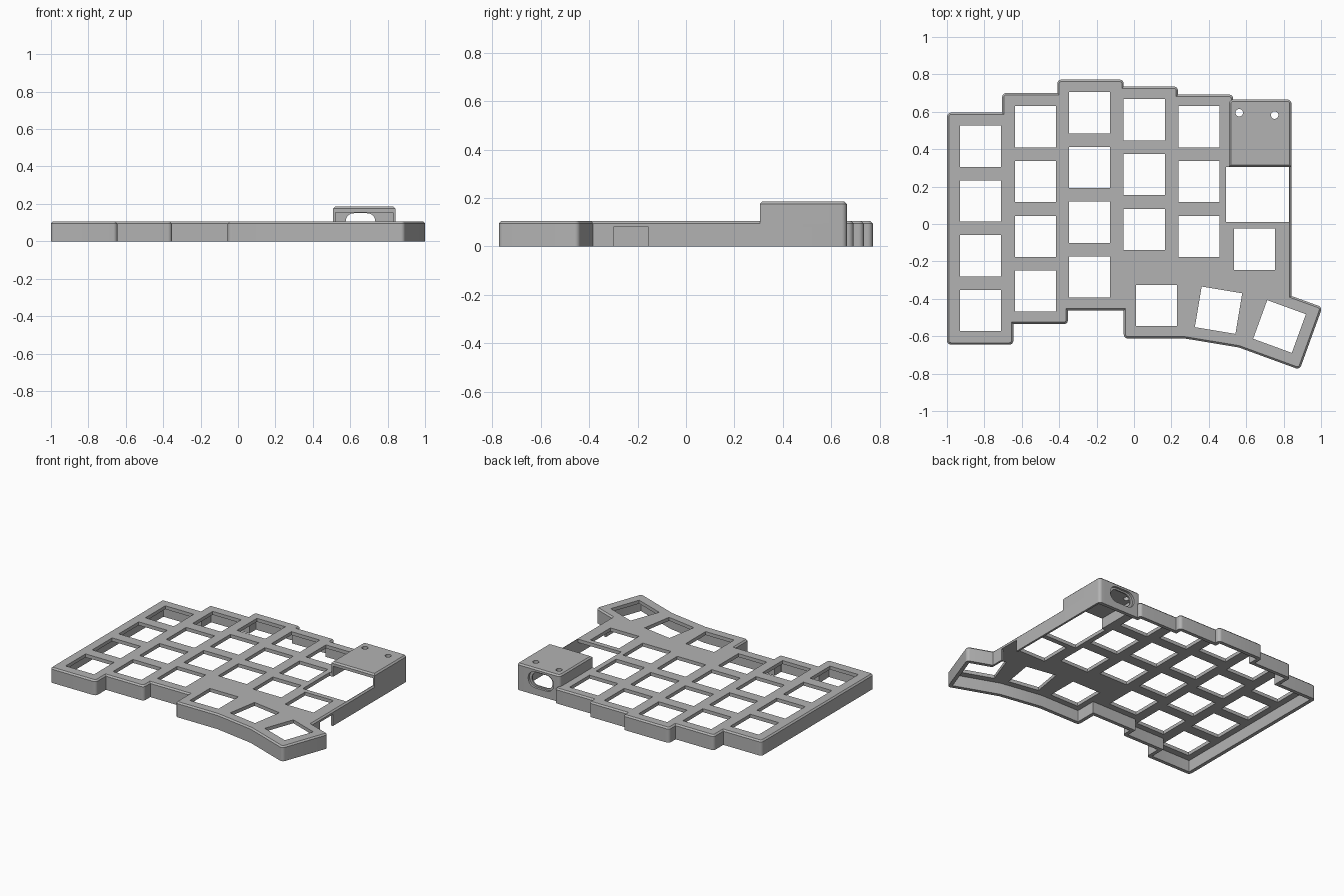
import bpy, bmesh, math
from mathutils import Vector, Matrix

cube = bpy.data.objects.get("Cube")
if cube:
    bpy.data.objects.remove(cube, do_unlink=True)

PLATE_BOTTOM, PLATE_TOP = 0.081, 0.105
CEILING, ROOF, TOWER_TOP = 0.155, 0.17, 0.185
WALL, THIN_WALL, CHAMFER, ROUND = 0.025, 0.014, 0.01, 0.022
SEG = 8

grey = bpy.data.materials.new("plain_grey")
grey.use_nodes = True
colour = (0.45, 0.45, 0.45, 1)
grey.diffuse_color = colour
grey.node_tree.nodes["Principled BSDF"].inputs["Base Color"].default_value = colour


def ring(points, radii, insets):
    """Counter-clockwise outline, each edge moved inward, outer corners rounded."""
    pts = [Vector(p) for p in points]
    result = []
    for i, p in enumerate(pts):
        a = (p - pts[i - 1]).normalized()
        b = (pts[(i + 1) % len(pts)] - p).normalized()
        turn = math.atan2(a.x * b.y - a.y * b.x, a.dot(b))
        na, nb = Vector((-a.y, a.x)), Vector((-b.y, b.x))
        c, ia, ib = na.dot(nb), insets[i - 1], insets[i]
        corner = p + (na * (ia - c * ib) + nb * (ib - c * ia)) / (1 - c * c)
        if turn < 1 or radii[i] == 0:
            result.append(corner)
            continue
        r = max(radii[i] - max(ia, ib), 0.003)
        start = corner - a * r * math.tan(turn / 2)
        centre = start + na * r
        for k in range(SEG + 1):
            result.append(centre + Matrix.Rotation(turn * k / SEG, 2) @ (start - centre))
    return result


def slab(name, levels, holes=(), upright=False):
    """Solid from (outline, height) levels with straight holes through it."""
    bm = bmesh.new()
    caps = ([], [])
    columns = [levels] + [[(hole, z) for _, z in levels] for hole in holes]
    for column in columns:
        rows = [[bm.verts.new((p[0], p[1], z)) for p in loop] for loop, z in column]
        n = len(rows[0])
        for low, high in zip(rows, rows[1:]):
            for i in range(n):
                j = (i + 1) % n
                bm.faces.new((low[i], low[j], high[j], high[i]))
        for cap, row in zip(caps, (rows[0], rows[-1])):
            cap.extend(bm.edges.get((row[i - 1], row[i])) for i in range(n))
    for cap in caps:
        bmesh.ops.triangle_fill(bm, edges=cap, use_beauty=True, normal=(0, 0, 1))
    bmesh.ops.recalc_face_normals(bm, faces=bm.faces[:])
    # Smooth rounded corners, crisp edges
    for face in bm.faces:
        face.smooth = True
    for edge in bm.edges:
        edge.smooth = edge.calc_face_angle(0) < math.radians(30)
    if upright:
        bm.transform(Matrix.Rotation(math.pi / 2, 4, 'X'))
    mesh = bpy.data.meshes.new(name)
    bm.to_mesh(mesh)
    bm.free()
    mesh.materials.append(grey)
    bpy.context.collection.objects.link(bpy.data.objects.new(name, mesh))


def straight(name, loop, z0, z1, holes=(), upright=False):
    slab(name, [(loop, z0), (loop, z1)], holes, upright)


def rectangle(x0, x1, y0, y1):
    return [(x0, y0), (x1, y0), (x1, y1), (x0, y1)]


def square(x, y, degrees):
    turn = Matrix.Rotation(math.radians(degrees), 2)
    return [Vector((x, y)) + turn @ Vector(p) for p in rectangle(-0.11, 0.11, -0.11, 0.11)]


def circle(x, y, r):
    return [(x + r * math.cos(k * math.pi / 12), y + r * math.sin(k * math.pi / 12))
            for k in range(24)]


def stadium(x, y, half_w, half_h):
    box = rectangle(x - half_w, x + half_w, y - half_h, y + half_h)
    return ring(box, [half_h * 0.97] * 4, [0] * 4)


# Stepped case outline, from the back right corner round to the right wall
RIGHT, BACK, INNER_BACK = 0.842, 0.665, 0.64
INNER_RIGHT = RIGHT - THIN_WALL
outline = [(RIGHT, BACK), (0.53, BACK), (0.53, 0.692), (0.235, 0.692),
           (0.235, 0.735), (-0.055, 0.735), (-0.055, 0.772), (-0.41, 0.772),
           (-0.41, 0.70), (-0.705, 0.70), (-0.705, 0.595), (-1, 0.595),
           (-1, -0.645), (-0.645, -0.645), (-0.645, -0.535), (-0.353, -0.535),
           (-0.353, -0.463), (-0.055, -0.463), (-0.055, -0.612), (0.27, -0.612),
           (0.56, -0.66), (0.886, -0.779), (1.007, -0.445), (RIGHT, -0.385)]
count = len(outline)
radii = [ROUND] * count
outer = ring(outline, radii, [0] * count)
inner = ring(outline, radii, [WALL] * (count - 1) + [THIN_WALL])
chamfered = ring(outline, radii, [CHAMFER] * count)
FIRST = SEG + 1  # points of the back right corner
PORT_L, PORT_R = 0.54, 0.79  # ends of the back panel that holds the port

# Outer walls, with gaps for the side jack and the back panel
JACK_FRONT, JACK_BACK = -0.30, -0.155
straight("corner_wall",
         [(RIGHT, JACK_BACK)] + outer[:FIRST] + [(PORT_R, BACK), (PORT_R, INNER_BACK)]
         + inner[:FIRST][::-1] + [(INNER_RIGHT, JACK_BACK)], 0, PLATE_BOTTOM)
straight("outer_wall",
         [(PORT_L, BACK)] + outer[FIRST:] + [(RIGHT, JACK_FRONT), (INNER_RIGHT, JACK_FRONT)]
         + inner[FIRST:][::-1] + [(PORT_L, INNER_BACK)], 0, PLATE_BOTTOM)


# Switch plate, open at the controller window
def plate_loop(edge, back):
    window = [(PORT_R, back), (PORT_R, INNER_BACK), (INNER_RIGHT, INNER_BACK),
              (INNER_RIGHT, 0.01), (0.493, 0.01), (0.493, 0.306), (0.52, 0.306),
              (0.52, INNER_BACK), (PORT_L, INNER_BACK), (PORT_L, back)]
    return edge[:FIRST] + window + edge[FIRST:]


# Switch holes: columns (x, back row y, rows), then thumb keys (x, y, turn)
columns = [(-0.82, 0.416, 4), (-0.527, 0.52, 4), (-0.238, 0.595, 4),
           (0.055, 0.557, 3), (0.348, 0.52, 3)]
keys = [(x, y - 0.293 * row, 0) for x, y, rows in columns for row in range(rows)]
keys += [(0.645, -0.135, 0), (0.12, -0.435, 0), (0.452, -0.461, -9.5), (0.778, -0.548, -20)]
side = plate_loop(outer, BACK)
slab("switch_plate",
     [(side, PLATE_BOTTOM), (side, PLATE_TOP - CHAMFER),
      (plate_loop(chamfered, BACK - CHAMFER), PLATE_TOP)],
     [square(*key) for key in keys])

# Raised controller housing: two side walls, ceiling and roof
LEFT, FRONT = 0.508, 0.305
left_wall = [(LEFT, FRONT), (0.52, FRONT), (0.52, INNER_BACK), (PORT_L, INNER_BACK),
             (PORT_L, BACK), (LEFT, BACK)]
right_wall = [(INNER_RIGHT, FRONT), (RIGHT, FRONT), (RIGHT, BACK), (PORT_R, BACK),
              (PORT_R, INNER_BACK), (INNER_RIGHT, INNER_BACK)]
for name, wall, rounded in (("housing_left_wall", left_wall, 5),
                            ("housing_right_wall", right_wall, 2)):
    wall_radii = [ROUND if i == rounded else 0 for i in range(6)]
    straight(name, ring(wall, wall_radii, [0] * 6), PLATE_TOP - CHAMFER, ROOF)
screws = [circle(0.563, 0.595, 0.02), circle(0.752, 0.582, 0.02)]
straight("housing_ceiling", rectangle(0.52, INNER_RIGHT, FRONT, INNER_BACK),
         CEILING, ROOF, screws)
roof = rectangle(LEFT, RIGHT, FRONT, BACK)
roof_levels = [(ring(roof, [0, 0, ROUND, ROUND], [d] * 4), z) for d, z in
               ((0, ROOF), (0, TOWER_TOP - CHAMFER), (CHAMFER, TOWER_TOP))]
slab("housing_roof", roof_levels, screws)

# Back panel with the cable port inside a wider recess
panel = rectangle(PORT_L, PORT_R, 0, ROOF)
straight("port_recess_panel", panel, -BACK, -0.649, [stadium(0.655, 0.105, 0.098, 0.056)], True)
straight("port_panel", panel, -0.649, -INNER_BACK, [stadium(0.655, 0.105, 0.079, 0.045)], True)
